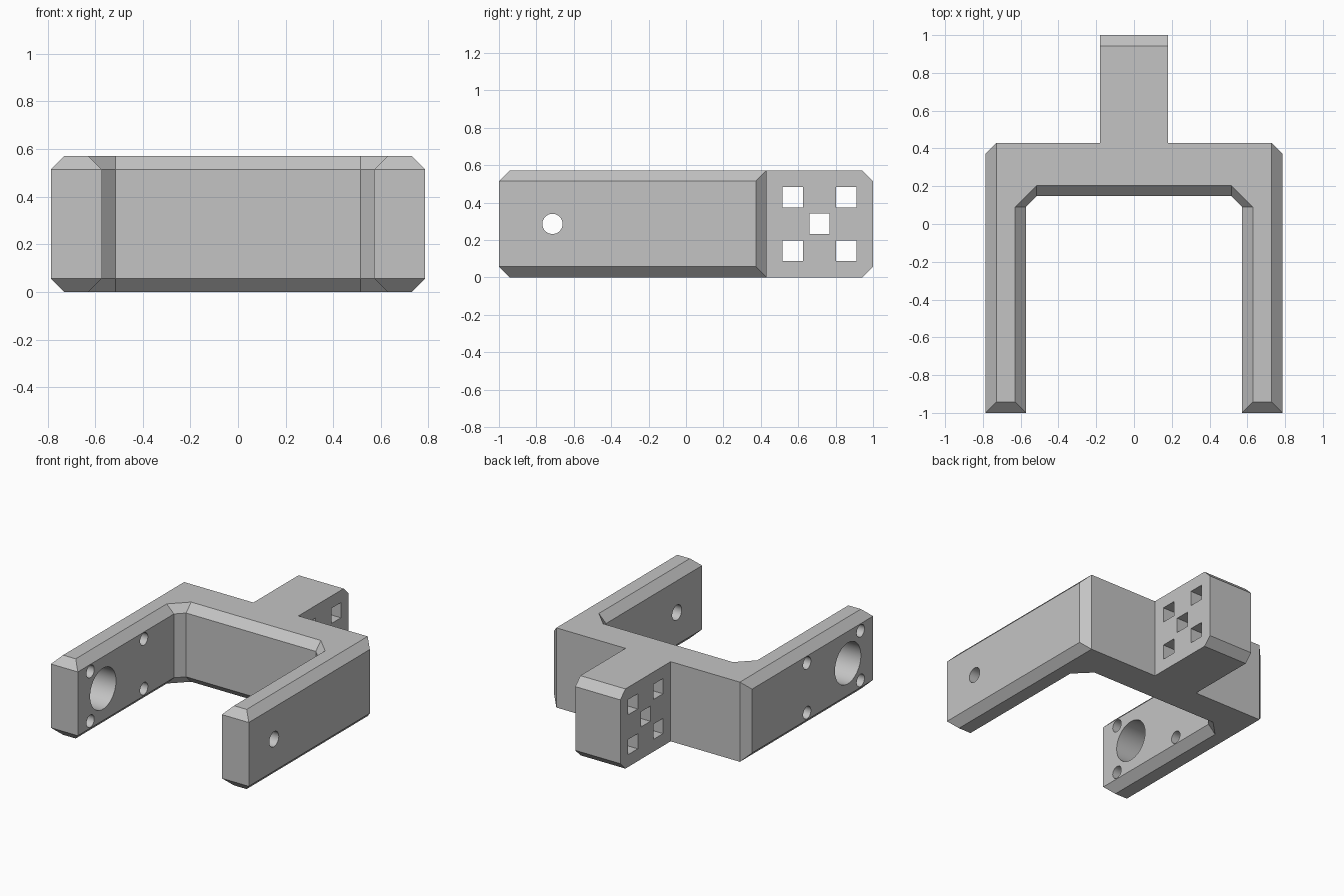
import bpy, bmesh, math
from mathutils import Matrix

cube = bpy.data.objects.get("Cube")
if cube:
    bpy.data.objects.remove(cube, do_unlink=True)

HEIGHT, CHAMFER = 0.572, 0.057
MID = HEIGHT / 2

grey = bpy.data.materials.new("light_grey")
grey.use_nodes = True
colour = (0.55, 0.55, 0.55, 1)
grey.diffuse_color = colour
grey.node_tree.nodes["Principled BSDF"].inputs["Base Color"].default_value = colour


def make_object(name, bm):
    mesh = bpy.data.meshes.new(name)
    bm.to_mesh(mesh)
    bm.free()
    mesh.materials.append(grey)
    obj = bpy.data.objects.new(name, mesh)
    bpy.context.collection.objects.link(obj)
    return obj


def mirrored(half):
    return half + [(-x, y) for x, y in reversed(half)]


# Half outline of the fork and tail: full-width section, then the end faces
side = mirrored([(0.515, 0.147), (0.572, 0.09), (0.572, -1), (0.786, -1),
                 (0.786, 0.373), (0.729, 0.43), (0.179, 0.43), (0.179, 1)])
cap = mirrored([(0.515, 0.204), (0.629, 0.09), (0.629, -0.943), (0.729, -0.943),
                (0.729, 0.43), (0.729, 0.43), (0.179, 0.43), (0.179, 0.943)])

# Fork bracket: loft of four sections, giving chamfered edges top and bottom
bm = bmesh.new()
sections = [(cap, 0), (side, CHAMFER), (side, HEIGHT - CHAMFER), (cap, HEIGHT)]
rings = [[bm.verts.new((x, y, z)) for x, y in pts] for pts, z in sections]
for low, high in zip(rings, rings[1:]):
    for i in range(len(low)):
        j = (i + 1) % len(low)
        bm.faces.new((low[i], low[j], high[j], high[i]))
bm.faces.new(rings[0])
bm.faces.new(rings[-1])
bmesh.ops.remove_doubles(bm, verts=bm.verts, dist=0.0001)
bmesh.ops.dissolve_limit(bm, angle_limit=0.01, verts=bm.verts, edges=bm.edges)
bmesh.ops.recalc_face_normals(bm, faces=bm.faces)
bracket = make_object("fork_bracket", bm)
bpy.ops.object.select_all(action="DESELECT")
bpy.context.view_layer.objects.active = bracket
bracket.select_set(True)


def cut(cutter):
    cutter.hide_render = True
    mod = bracket.modifiers.new("hole", "BOOLEAN")
    mod.operation, mod.solver, mod.object = "DIFFERENCE", "EXACT", cutter
    bpy.ops.object.modifier_apply(modifier=mod.name)
    bpy.data.objects.remove(cutter, do_unlink=True)


def round_hole(x, y, z, radius, sides=48):
    bm = bmesh.new()
    place = Matrix.Translation((x, y, z)) @ Matrix.Rotation(math.pi / 2, 4, "Y")
    bmesh.ops.create_cone(bm, cap_ends=True, segments=sides, radius1=radius,
                          radius2=radius, depth=0.5, matrix=place)
    cut(make_object("round_cutter", bm))


def square_hole(y, z, size=0.109):
    bm = bmesh.new()
    bmesh.ops.create_cube(bm, size=1, matrix=Matrix.Translation((0, y, z))
                          @ Matrix.Diagonal((0.6, size, size, 1)))
    cut(make_object("square_cutter", bm))


# Pivot hole in the left arm, motor hole and four screw holes in the right arm
PIVOT_Y, ARM_X = -0.714, 0.68
round_hole(ARM_X, PIVOT_Y, MID, 0.054)
round_hole(-ARM_X, PIVOT_Y, MID, 0.147, 64)
for y in (-0.858, -0.25):
    for s in (-1, 1):
        round_hole(-ARM_X, y, MID + s * 0.178, 0.044, 32)

# Five square holes through the tail
TAIL_Y = 0.714
square_hole(TAIL_Y, MID)
for sy in (-1, 1):
    for sz in (-1, 1):
        square_hole(TAIL_Y + sy * 0.143, MID + sz * 0.143)

bpy.ops.object.shade_smooth_by_angle(angle=math.radians(25))
